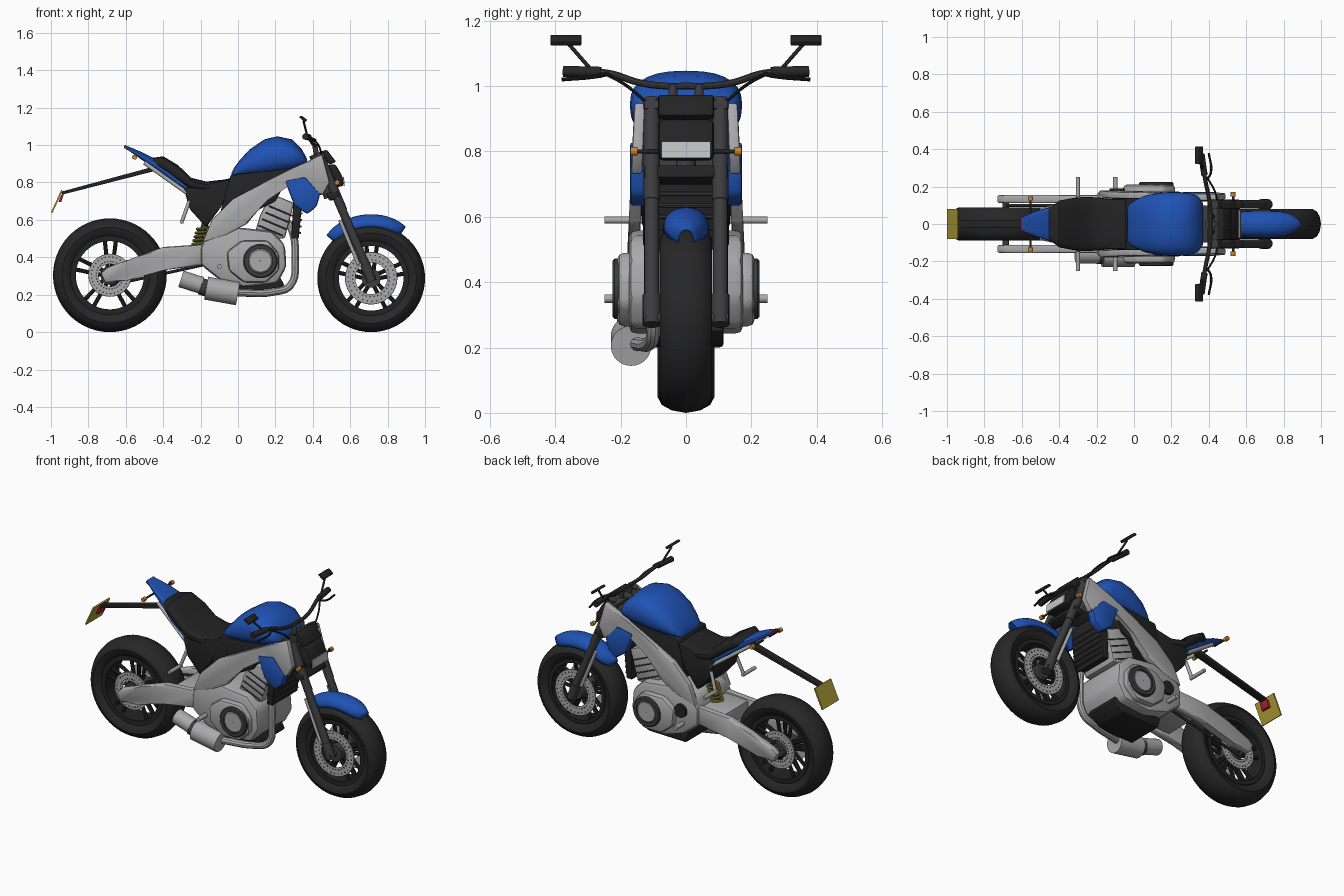
import bpy, bmesh, math
from mathutils import Vector

if "Cube" in bpy.data.objects:
    bpy.data.objects.remove(bpy.data.objects["Cube"], do_unlink=True)


def material(name, red, green, blue):
    mat = bpy.data.materials.new(name)
    mat.use_nodes = True
    color = (red, green, blue, 1)
    mat.diffuse_color = color
    shader = next(n for n in mat.node_tree.nodes if n.type == 'BSDF_PRINCIPLED')
    shader.inputs["Base Color"].default_value = color
    return mat


RUBBER = material("rubber black", .02, .02, .02)
PLASTIC = material("plastic black", .017, .017, .017)
DARK = material("dark metal", .045, .045, .048)
METAL = material("light metal", .4, .4, .41)
BLUE = material("blue paint", .014, .085, .46)
YELLOW = material("yellow", .42, .34, .035)
ORANGE = material("orange", .6, .24, .02)
RED = material("red", .4, .015, .03)
LENS = material("lens grey", .55, .56, .57)


def finish(name, mesh, mat, mirror=False):
    """Link a mesh as an object with colour, shading and optional left/right copy."""
    mesh.materials.clear()
    mesh.materials.append(mat)
    obj = bpy.data.objects.new(name, mesh)
    bpy.context.collection.objects.link(obj)
    bpy.ops.object.select_all(action='DESELECT')
    obj.select_set(True)
    bpy.context.view_layer.objects.active = obj
    bpy.ops.object.shade_smooth_by_angle(angle=math.radians(35))
    if mirror:
        mod = obj.modifiers.new("left_right", 'MIRROR')
        mod.use_axis = (False, True, False)
        mod.use_mirror_merge = False
    return obj


def from_bmesh(name, bm, mat, mirror=False):
    bmesh.ops.recalc_face_normals(bm, faces=bm.faces[:])
    mesh = bpy.data.meshes.new(name)
    bm.to_mesh(mesh)
    bm.free()
    return finish(name, mesh, mat, mirror)


def bridge(bm, rings, closed=False, wrap=True):
    """Join rows of points with quads."""
    rows = [[bm.verts.new(p) for p in ring] for ring in rings]
    pairs = list(zip(rows, rows[1:])) + ([(rows[-1], rows[0])] if closed else [])
    for a, b in pairs:
        count = len(a)
        for j in range(count if wrap else count - 1):
            k = (j + 1) % count
            bm.faces.new((a[j], a[k], b[k], b[j]))
    return rows


def slab(name, outline, near, far, mat, bevel=.008, mirror=False):
    """Side outline (x, z) extruded across y."""
    bm = bmesh.new()
    rows = bridge(bm, [[(x, y, z) for x, z in outline] for y in (near, far)])
    for row in rows:
        bm.faces.new(row)
    if bevel:
        bmesh.ops.bevel(bm, geom=bm.edges[:], offset=bevel, segments=2,
                        profile=.5, affect='EDGES', clamp_overlap=True)
    return from_bmesh(name, bm, mat, mirror)


def lathe(name, center, profile, mat, mirror=False, steps=56):
    """Closed (radius, y) profile turned about a sideways axis."""
    bm = bmesh.new()
    rings = []
    for i in range(steps):
        a = math.tau * i / steps
        rings.append([(center[0] + r * math.cos(a), y, center[1] + r * math.sin(a))
                      for r, y in profile])
    bridge(bm, rings, closed=True)
    return from_bmesh(name, bm, mat, mirror)


def ring(name, center, inner, outer, near, far, mat, mirror=True):
    soft = min(outer - inner, far - near) * .25
    profile = [(inner, near), (outer, near), (outer, far - soft), (outer - soft, far), (inner, far)]
    return lathe(name, center, profile, mat, mirror)


def rods(name, items, mat, mirror=False, sides=16):
    """Straight cylinders given as (start, end, radius)."""
    bm = bmesh.new()
    for start, end, radius in items:
        a, b = Vector(start), Vector(end)
        new = bmesh.ops.create_cone(bm, cap_ends=True, segments=sides, radius1=radius,
                                    radius2=radius, depth=(b - a).length)["verts"]
        turn = (b - a).to_track_quat('Z', 'Y').to_matrix()
        for v in new:
            v.co = turn @ v.co + (a + b) / 2
    return from_bmesh(name, bm, mat, mirror)


def tube(name, points, radius, mat, mirror=False):
    """Smooth bent pipe."""
    curve = bpy.data.curves.new(name, 'CURVE')
    curve.dimensions = '3D'
    curve.bevel_depth, curve.bevel_resolution, curve.resolution_u = radius, 3, 6
    curve.use_fill_caps = True
    spline = curve.splines.new('BEZIER')
    spline.bezier_points.add(len(points) - 1)
    for knot, p in zip(spline.bezier_points, points):
        knot.co = p
        knot.handle_left_type = knot.handle_right_type = 'AUTO'
    temp = bpy.data.objects.new(name + "_path", curve)
    bpy.context.collection.objects.link(temp)
    graph = bpy.context.evaluated_depsgraph_get()
    mesh = bpy.data.meshes.new_from_object(temp.evaluated_get(graph))
    bpy.data.objects.remove(temp, do_unlink=True)
    return finish(name, mesh, mat, mirror)


def loft(name, sections, mat, power=.8, sides=28):
    """Rounded body through (x, bottom, top, half width) sections."""
    bm = bmesh.new()
    soft = lambda v: math.copysign(abs(v) ** power, v)
    angles = [math.tau * j / sides for j in range(sides)]
    rings = [[(x, w * soft(math.cos(a)), (lo + hi) / 2 + (hi - lo) / 2 * soft(math.sin(a)))
              for a in angles] for x, lo, hi, w in sections]
    rows = bridge(bm, rings)
    bm.faces.new(rows[0])
    bm.faces.new(rows[-1])
    return from_bmesh(name, bm, mat)


# Wheels with rims, paired spokes and drilled discs
def wheel(side, cx, cz, radius, half, disc_in, disc_out):
    c = (cx, cz)
    edge = [(.68, .7), (.75, .92), (.84, 1), (.92, .85), (.975, .5)]
    profile = [(radius * r, half * w) for r, w in edge] + [(radius, 0)]
    profile += [(radius * r, -half * w) for r, w in reversed(edge)]
    lathe(side + "_tyre", c, profile, RUBBER)
    ring(side + "_rim", c, radius * .6, radius * .7, -half * .75, half * .75, PLASTIC, False)
    ring(side + "_hub", c, .012, .05, -.07, .07, DARK, False)
    at = lambda r, a, y: (cx + r * math.cos(a), y, cz + r * math.sin(a))
    spokes = []
    for i in range(5):
        a = math.tau * i / 5 + .3
        for d in (-.16, .16):
            spokes.append((at(.035, a + d * 2, .02), at(radius * .63, a + d, .035), .011))
    rods(side + "_spokes", spokes, PLASTIC, True, 8)
    ring(side + "_disc", c, disc_in, disc_out, .068, .074, METAL)
    holes = []
    for i in range(30):
        for k in (.25, .7):
            p = at(disc_in + (disc_out - disc_in) * k, math.tau * (i + k) / 30, .07)
            holes.append((p, (p[0], .0755, p[2]), .0045))
    rods(side + "_disc_holes", holes, DARK, True, 6)
    rods(side + "_axle", [((cx, -.13, cz), (cx, .13, cz), .018)], DARK)


wheel("rear", -.685, .304, .304, .087, .06, .115)
wheel("front", .712, .288, .288, .08, .085, .14)

# Front mudguard
bm = bmesh.new()
arcs = []
for i in range(21):
    t = i / 20
    a = math.radians(136 - 80 * t)
    taper = max(.15, 1 - abs(2 * t - 1) ** 4) ** .5
    row = []
    for j in range(13):
        p = math.pi * (j / 12 - .5)
        r = .275 + .067 * math.cos(p) ** .8 * (.75 + .25 * taper)
        row.append((.712 + r * math.cos(a), .07 * taper * math.sin(p), .288 + r * math.sin(a)))
    arcs.append(row)
bridge(bm, arcs, wrap=False)
guard = from_bmesh("front_mudguard", bm, BLUE)
guard.modifiers.new("thickness", 'SOLIDIFY').thickness = .006

# Fork, clamps and front lights
rods("fork_upper", [((.43, .105, .96), (.56, .105, .65), .025)], DARK, True)
rods("fork_lower", [((.55, .105, .67), (.70, .105, .32), .023)], DARK, True)
rods("fork_foot", [((.68, .105, .36), (.715, .105, .27), .028)], DARK, True)
rods("fork_guard", [((.545, .11, .6), (.645, .11, .36), .01)], METAL, True)
slab("upper_clamp", [(.39, .94), (.46, .96), (.47, .93), (.4, .91)], -.13, .13, DARK)
slab("lower_clamp", [(.47, .74), (.53, .76), (.55, .72), (.49, .7)], -.13, .13, PLASTIC)
rods("steering_stem", [((.41, 0, .95), (.49, 0, .72), .03)], DARK)
slab("instrument", [(.44, .965), (.475, .975), (.525, .91), (.49, .895)], -.085, .085, PLASTIC)
slab("headlight", [(.46, .89), (.52, .9), (.56, .83), (.565, .78), (.48, .77)],
     -.085, .085, PLASTIC, .015)
slab("headlight_lens", [(.56, .83), (.566, .83), (.571, .78), (.565, .78)],
     -.075, .075, LENS, 0)
rods("front_signal_stem", [((.53, .06, .8), (.53, .15, .8), .006)], PLASTIC, True)
rods("front_signal", [((.53, .148, .8), (.53, .17, .8), .013)], ORANGE, True)

# Handlebar, controls and mirrors
tube("handlebar", [(.41, 0, 1), (.41, .06, 1), (.4, .14, 1.01), (.38, .24, 1.04),
                   (.36, .37, 1.045)], .011, DARK, True)
rods("grip", [((.377, .26, 1.042), (.36, .375, 1.045), .017)], RUBBER, True)
rods("bar_riser", [((.42, .04, .94), (.41, .04, 1.005), .014)], DARK, True)
tube("hand_lever", [(.38, .23, 1.04), (.41, .27, 1.03), (.4, .38, 1.02)], .006, PLASTIC, True)
tube("cable", [(.39, .25, 1.04), (.43, .18, 1), (.45, .1, .93)], .005, PLASTIC, True)
rods("mirror_stem", [((.37, .29, 1.05), (.35, .36, 1.13), .006)], PLASTIC, True)
slab("mirror", [(.325, 1.15), (.34, 1.158), (.37, 1.135), (.36, 1.122)],
     .32, .415, PLASTIC, .004, True)

# Frame spars, widening towards the bottom
spar = slab("frame_spar", [(.45, .95), (.49, .8), (.45, .73), (.27, .79), (.15, .71), (.05, .58),
                           (-.06, .52), (-.19, .48), (-.14, .6), (-.03, .71), (.14, .8), (.3, .88)],
            .125, .158, METAL, .008, True)
for v in spar.data.vertices:
    v.co.y *= 1 + (.95 - v.co.z) * .3
slab("airbox", [(-.04, .84), (.3, .88), (.2, .7), (0, .6), (-.1, .62)], -.14, .14, PLASTIC)
slab("head_brace", [(.28, .87), (.4, .92), (.46, .75), (.3, .79)], -.1, .1, DARK)

# Engine, covers, cylinder and guard plate
slab("engine_case", [(-.2, .45), (-.17, .53), (0, .56), (.18, .54), (.25, .47), (.26, .35),
                     (.21, .26), (.03, .24), (-.1, .28), (-.2, .36)], -.175, .175, METAL, .025)
slab("side_case", [(-.06, .43), (.02, .49), (.16, .49), (.22, .42), (.22, .33),
                   (.15, .265), (.03, .265), (-.05, .33)], .15, .21, METAL, .02, True)
ring("cover_ring", (.12, .38), .065, .092, .19, .225, DARK)
ring("cover_cap", (.12, .38), .002, .066, .19, .221, METAL)
lathe("sprocket_cover", (-.09, .43), [(.002, .16), (.042, .16), (.04, .19), (.002, .19)], PLASTIC)
slab("cylinder", [(.12, .63), (.18, .74), (.3, .69), (.25, .5), (.08, .5)], -.125, .125, METAL, .012)
for i in range(4):
    x, z = .11 + i * .018, .57 + i * .035
    rods("cylinder_fin", [((x, .127, z), (x + .13, .127, z - .055), .004)], DARK, True, 8)
slab("belly_plate", [(-.1, .27), (.22, .3), (.25, .25), (.18, .205), (-.08, .2)],
     -.115, .115, PLASTIC, .012)

# Radiator with side shrouds
slab("radiator", [(.3, .78), (.35, .77), (.325, .5), (.285, .5)], -.125, .125, PLASTIC, .006)
for i in range(6):
    z = .53 + i * .035
    rods("radiator_bar", [((.295 + z * .07, -.115, z), (.295 + z * .07, .115, z), .006)], DARK, sides=8)
slab("radiator_shroud", [(.25, .81), (.36, .83), (.44, .74), (.42, .67), (.37, .63), (.3, .68)],
     .12, .172, BLUE, .012, True)

# Exhaust
tube("exhaust_pipe", [(.24, -.05, .62), (.29, -.09, .54), (.305, -.1, .4), (.28, -.1, .25),
                      (.19, -.11, .215), (0, -.15, .21)], .021, METAL)
rods("muffler", [((0, -.168, .205), (-.17, -.168, .235), .062)], METAL, sides=32)
rods("muffler_band", [((-.165, -.168, .234), (-.2, -.168, .245), .045)], DARK, sides=32)
rods("muffler_tip", [((-.195, -.165, .25), (-.305, -.165, .285), .046)], METAL, sides=32)

# Swingarm, chain and shock
slab("swingarm", [(-.735, .315), (-.7, .345), (-.55, .4), (-.4, .455), (-.18, .47), (-.18, .36),
                  (-.4, .33), (-.6, .275), (-.71, .262)], .112, .155, METAL, .012, True)
slab("swingarm_bridge", [(-.35, .45), (-.18, .46), (-.18, .37), (-.35, .36)], -.12, .12, METAL)
rods("chain", [((-.685, .1, .36), (-.09, .1, .47), .008), ((-.685, .1, .25), (-.09, .1, .38), .008)],
     DARK, sides=8)
coil = [(-.22 + .006 * i / 4 + .032 * math.cos(i * math.pi / 2),
         .035 * math.sin(i * math.pi / 2), .44 + .005 * i) for i in range(25)]
tube("shock_spring", coil, .007, YELLOW)
rods("shock_body", [((-.24, 0, .4), (-.16, 0, .62), .018)], DARK)

# Foot pegs and their hangers
rods("passenger_peg", [((-.3, .13, .59), (-.3, .25, .59), .011),
                       ((-.25, .12, .73), (-.3, .14, .59), .01)], METAL, True)
rods("rider_peg", [((-.1, .14, .35), (-.1, .25, .35), .013)], METAL, True)

# Tank, seat and tail
loft("fuel_tank", [(-.035, .825, .85, .09), (-.02, .825, .88, .11), (.01, .825, .92, .13),
                   (.06, .825, .975, .152), (.14, .825, 1.03, .168), (.21, .835, 1.047, .172),
                   (.29, .85, 1.03, .168), (.34, .87, .98, .15), (.37, .9, .925, .11)], BLUE)
loft("seat", [(-.47, .9, .93, .07), (-.4, .86, .94, .125), (-.32, .8, .892, .14),
              (-.25, .76, .825, .145), (-.17, .75, .805, .14), (-.08, .75, .815, .12),
              (0, .77, .83, .11)], PLASTIC, .6)
slab("side_panel", [(-.29, .77), (-.03, .82), (-.05, .74), (-.09, .67), (-.17, .56), (-.26, .66)],
     -.135, .135, PLASTIC, .012)
loft("tail", [(-.605, .985, 1, .035), (-.52, .925, .965, .07), (-.45, .875, .93, .09),
              (-.38, .825, .88, .12), (-.27, .75, .785, .13)], BLUE, .6)
rods("tail_rail", [((-.5, .075, .905), (-.26, .125, .735), .011)], METAL, True)
slab("tail_light", [(-.61, .985), (-.608, 1), (-.585, .99), (-.59, .972)], -.037, .037, RED, .002)
rods("rear_signal_stem", [((-.553, .03, .935), (-.553, .13, .935), .006)], PLASTIC, True)
rods("rear_signal", [((-.553, .125, .935), (-.553, .148, .935), .013)], ORANGE, True)

# Number plate on its long arm
slab("plate_arm", [(-.45, .885), (-.45, .86), (-.94, .735), (-.94, .752)], -.022, .022, PLASTIC, .003)
slab("number_plate", [(-1, .64), (-.945, .76), (-.937, .756), (-.992, .637)], -.08, .08, YELLOW, 0)
slab("plate_reflector", [(-.945, .735), (-.93, .74), (-.945, .695), (-.96, .695)],
     -.03, .03, RED, .002)
